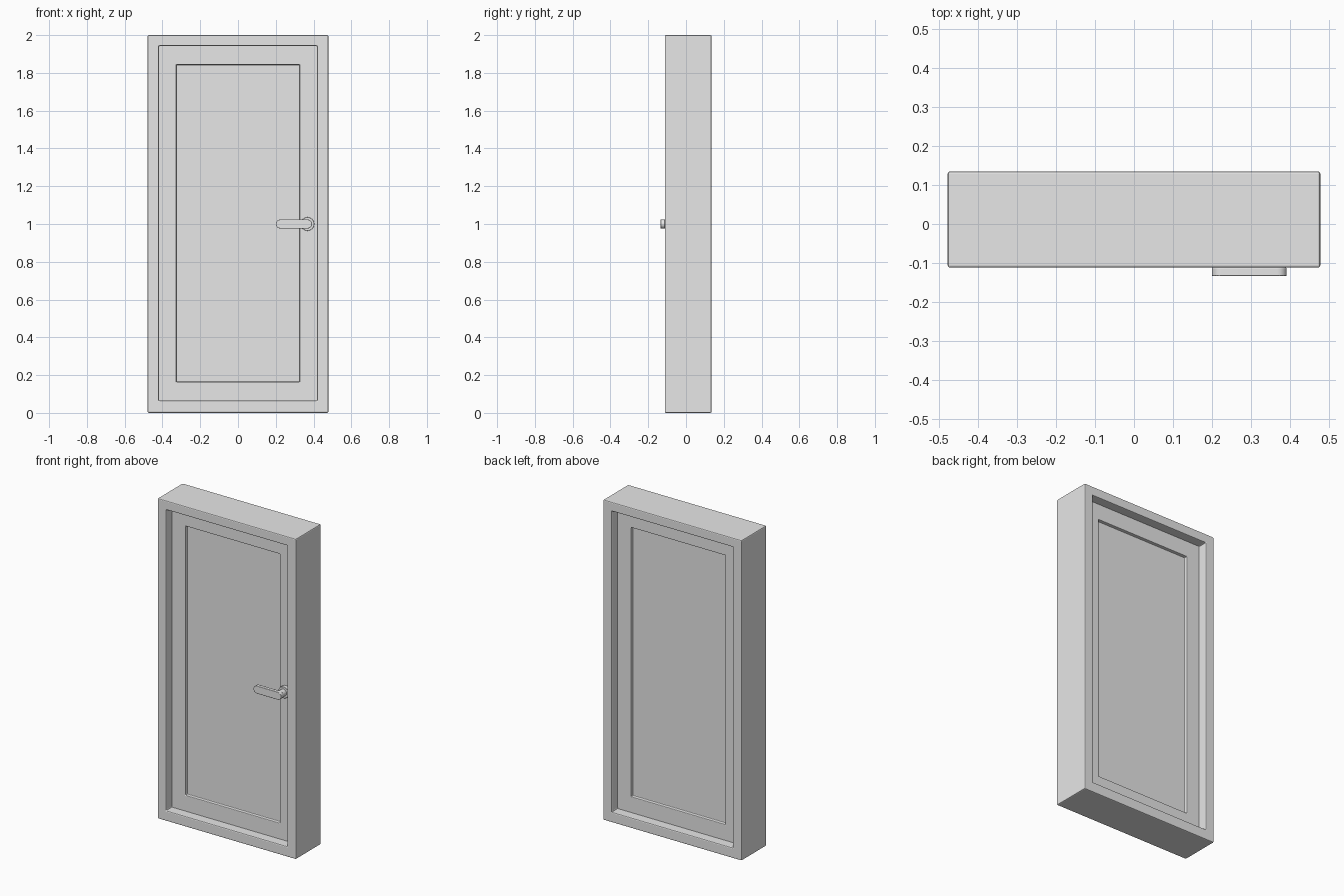
import bpy
import bmesh
from math import cos, sin, pi

cube = bpy.data.objects.get("Cube")
if cube:
    bpy.data.objects.remove(cube, do_unlink=True)

GREY = (0.8, 0.8, 0.8, 1.0)
grey = bpy.data.materials.new("light_grey")
grey.use_nodes = True
grey.diffuse_color = GREY
grey.node_tree.nodes["Principled BSDF"].inputs["Base Color"].default_value = GREY

MID_Z = 1.0


def rectangle(half_x, half_z, y, mid_z=MID_Z):
    """Upright rectangle facing the front."""
    return [(sx * half_x, y, mid_z + sz * half_z)
            for sx, sz in ((-1, -1), (1, -1), (1, 1), (-1, 1))]


def capsule(x0, x1, radius, y, steps=12):
    """Outline with two round ends; a circle when x0 equals x1."""
    points = []
    for centre, start in ((x1, -pi / 2), (x0, pi / 2)):
        for i in range(steps + (x0 != x1)):
            a = start + pi * i / steps
            points.append((centre + radius * cos(a), y, MID_Z + radius * sin(a)))
    return points


def loft(name, loops, closed=False, bevel=0.0, segments=2, smooth=False):
    """Skin a row of loops; join the ends in a ring or cap them."""
    bm = bmesh.new()
    rows = [[bm.verts.new(p) for p in loop] for loop in loops]
    pairs = list(zip(rows, rows[1:]))
    if closed:
        pairs.append((rows[-1], rows[0]))
    else:
        bm.faces.new(rows[0])
        bm.faces.new(rows[-1])
    for a, b in pairs:
        for i in range(len(a)):
            j = (i + 1) % len(a)
            bm.faces.new((a[i], a[j], b[j], b[i]))
    bmesh.ops.recalc_face_normals(bm, faces=bm.faces)
    mesh = bpy.data.meshes.new(name)
    bm.to_mesh(mesh)
    bm.free()
    mesh.materials.append(grey)
    obj = bpy.data.objects.new(name, mesh)
    bpy.context.collection.objects.link(obj)
    if bevel:
        mod = obj.modifiers.new("soft_edges", 'BEVEL')
        mod.width = bevel
        mod.segments = segments
        mod.limit_method = 'ANGLE'
    if smooth:
        bpy.ops.object.select_all(action='DESELECT')
        obj.select_set(True)
        bpy.context.view_layer.objects.active = obj
        bpy.ops.object.shade_smooth_by_angle()
    return obj


# Frame around the opening
FRONT, BACK = -0.112, 0.135
OPEN_MID = 1.004
loft("door_frame", [
    rectangle(0.478, 1.0, FRONT),
    rectangle(0.478, 1.0, BACK),
    rectangle(0.418, 0.939, BACK, OPEN_MID),
    rectangle(0.418, 0.939, FRONT, OPEN_MID),
], closed=True, bevel=0.006)

# Door leaf with a sunken panel on each side
LEAF_FRONT, LEAF_BACK, SINK = -0.054, 0.077, 0.02
panel = (0.326, 0.84)
leaf = (0.425, 0.945)
loft("door_leaf", [
    rectangle(*panel, LEAF_FRONT + SINK, OPEN_MID),
    rectangle(*panel, LEAF_FRONT, OPEN_MID),
    rectangle(*leaf, LEAF_FRONT, OPEN_MID),
    rectangle(*leaf, LEAF_BACK, OPEN_MID),
    rectangle(*panel, LEAF_BACK, OPEN_MID),
    rectangle(*panel, LEAF_BACK - SINK, OPEN_MID),
], bevel=0.004)

# Handle on the front: round base, stem and lever
PIVOT = 0.368
loft("handle_base", [capsule(PIVOT, PIVOT, 0.036, y) for y in (LEAF_FRONT, -0.078)],
     bevel=0.002, smooth=True)
loft("handle_stem", [capsule(PIVOT, PIVOT, 0.022, y) for y in (-0.076, -0.114)],
     smooth=True)
loft("handle_lever", [capsule(0.224, PIVOT, 0.024, y) for y in (-0.112, -0.134)],
     bevel=0.002, smooth=True)
